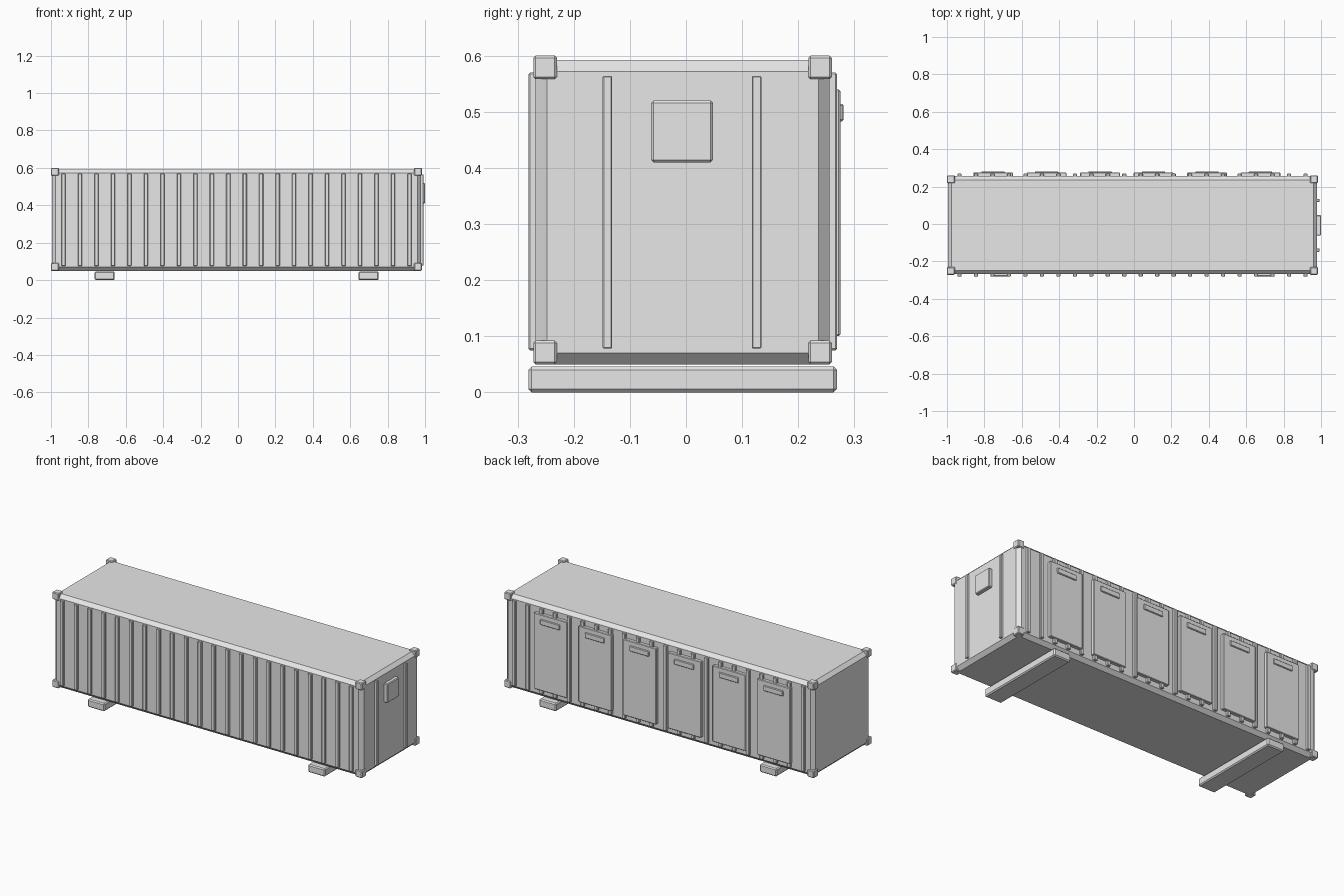
import bpy
import bmesh
from mathutils import Vector

default = bpy.data.objects.get("Cube")
if default:
    bpy.data.objects.remove(default, do_unlink=True)

# One painted-steel colour
GREY = (0.8, 0.8, 0.8, 1)
paint = bpy.data.materials.new("light grey paint")
paint.use_nodes = True
paint.diffuse_color = GREY
paint.node_tree.nodes["Principled BSDF"].inputs["Base Color"].default_value = GREY


def block(name, xs, ys, zs, bevel):
    """Chamfered box given by its extents along each axis."""
    low, high = (Vector(c) for c in zip(xs, ys, zs))
    bm = bmesh.new()
    bmesh.ops.create_cube(bm, size=1)
    for v in bm.verts:
        v.co = v.co * (high - low)
    bmesh.ops.bevel(bm, geom=bm.edges[:], offset=bevel, segments=1, affect='EDGES')
    mesh = bpy.data.meshes.new(name)
    bm.to_mesh(mesh)
    bm.free()
    mesh.materials.append(paint)
    obj = bpy.data.objects.new(name, mesh)
    obj.location = (low + high) / 2
    bpy.context.collection.objects.link(obj)
    return obj


def span(centre, width):
    return centre - width / 2, centre + width / 2


# Container shell
block("container_body", (-0.995, 0.979), (-0.268, 0.256), (0.05, 0.592), 0.02)

# Corner castings
for x in (-0.979, 0.962):
    for y in (-0.251, 0.239):
        for z in (0.071, 0.579):
            block("corner_casting", span(x, 0.042), span(y, 0.042), span(z, 0.042), 0.004)

# Ribs along both long walls
for i in range(22):
    x = -0.933 + i * 0.0881
    block("front_rib", span(x, 0.022), (-0.281, -0.258), (0.075, 0.57), 0.003)
    block("back_rib", span(x, 0.022), (0.246, 0.269), (0.075, 0.57), 0.003)

# Doors with handles on the back wall
for i in range(6):
    x = -0.753 + i * 0.2858
    block("back_door", span(x, 0.212), (0.25, 0.275), (0.1, 0.54), 0.003)
    block("door_handle", span(x, 0.125), (0.27, 0.281), (0.483, 0.514), 0.003)

# Ribs and hatch on the end wall
for y in (-0.14, 0.126):
    block("end_rib", (0.97, 0.992), span(y, 0.017), (0.078, 0.564), 0.002)
block("end_hatch", (0.97, 1.0), (-0.062, 0.048), (0.41, 0.52), 0.004)

# Support beams
for x in (-0.713, 0.698):
    block("support_beam", span(x, 0.108), (-0.281, 0.269), (0.0, 0.046), 0.006)
